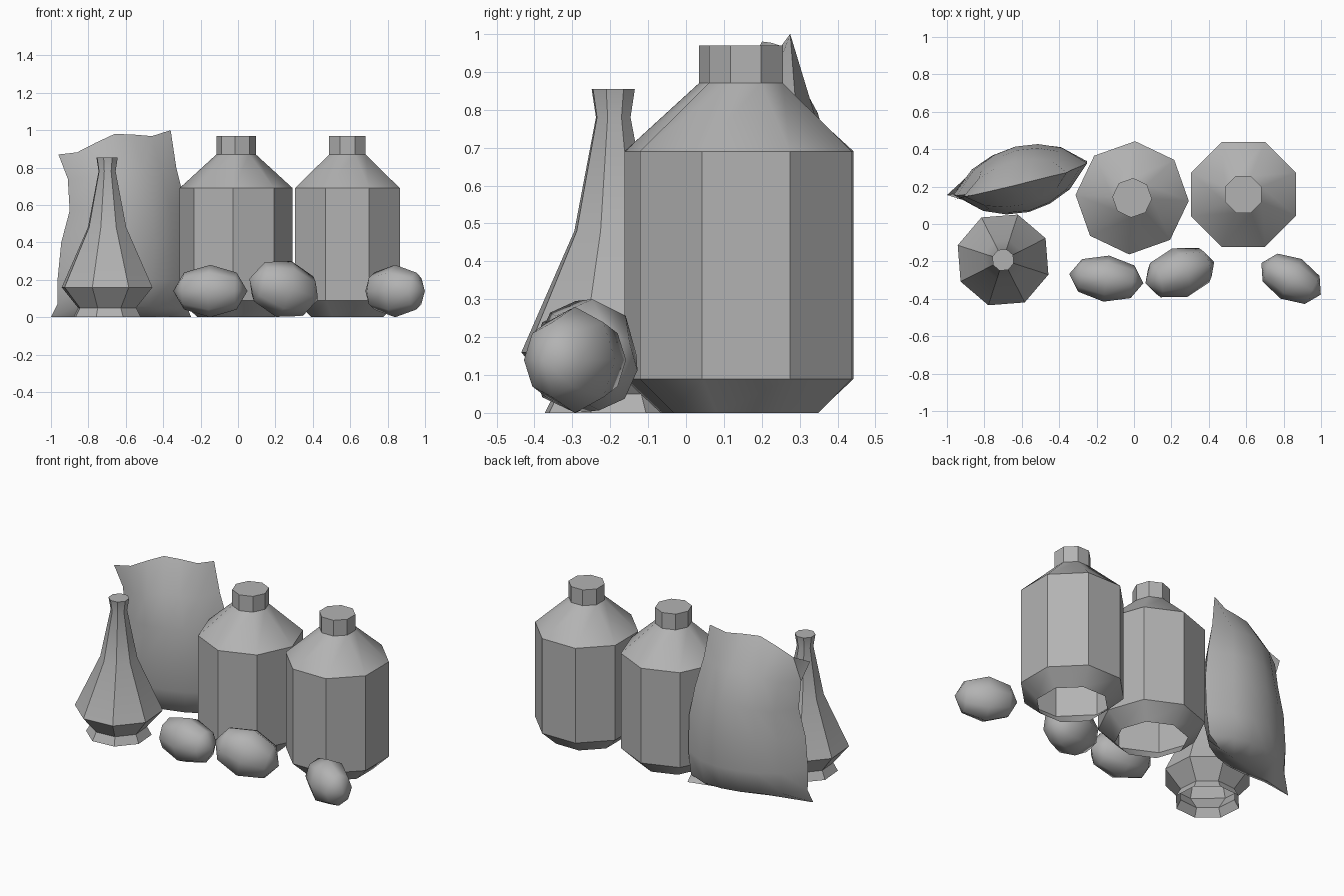
import bpy, bmesh, math
from mathutils import Matrix, Euler

if "Cube" in bpy.data.objects:
    bpy.data.objects.remove(bpy.data.objects["Cube"])

grey = bpy.data.materials.new("stone_grey")
grey.diffuse_color = (0.45, 0.45, 0.45, 1)
grey.use_nodes = True
grey.node_tree.nodes["Principled BSDF"].inputs["Base Color"].default_value = grey.diffuse_color


def finish(bm, name, angle):
    bmesh.ops.recalc_face_normals(bm, faces=bm.faces)
    me = bpy.data.meshes.new(name)
    bm.to_mesh(me)
    bm.free()
    me.materials.append(grey)
    ob = bpy.data.objects.new(name, me)
    bpy.context.collection.objects.link(ob)
    bpy.ops.object.select_all(action='DESELECT')
    ob.select_set(True)
    bpy.context.view_layer.objects.active = ob
    bpy.ops.object.shade_smooth_by_angle(angle=math.radians(angle))
    return ob


def lathe(name, x, y, turn, profile, sides=8):
    """Eight-sided vessel: open underneath, capped on top."""
    bm = bmesh.new()
    rings = []
    for r, z in profile:
        ring = []
        for i in range(sides):
            a = math.radians(turn) + math.tau * i / sides
            ring.append(bm.verts.new((x + r * math.cos(a), y + r * math.sin(a), z)))
        rings.append(ring)
    for lo, hi in zip(rings, rings[1:]):
        for i in range(sides):
            j = (i + 1) % sides
            bm.faces.new((lo[i], lo[j], hi[j], hi[i]))
    bm.faces.new(rings[-1])
    ob = finish(bm, name, 35)
    # an open shell needs its outside decided by the top cap
    cap = ob.data.polygons[len(ob.data.polygons) - 1]
    if cap.normal.z < 0:
        ob.data.flip_normals()


# two storage jars
jar = [(0.207, 0), (0.303, 0.09), (0.303, 0.69), (0.106, 0.87), (0.106, 0.97)]
lathe("left_jar", -0.01, 0.14, -3, jar)
lathe("right_jar", 0.585, 0.158, 22.5, jar)

# slender-necked vase on a flared foot
lathe("vase", -0.70, -0.192, -18,
      [(0.19, 0), (0.163, 0.05), (0.255, 0.16), (0.108, 0.48), (0.048, 0.78), (0.06, 0.855)])


# rounded lumps: stretched low-poly spheres with poles along x
def lump(name, centre, radii, pitch, yaw):
    bm = bmesh.new()
    bmesh.ops.create_uvsphere(bm, u_segments=8, v_segments=4, radius=1)
    m = (Matrix.Translation(centre)
         @ Euler((0, math.radians(pitch), math.radians(yaw))).to_matrix().to_4x4()
         @ Matrix.Diagonal((*radii, 1))
         @ Matrix.Rotation(math.pi / 2, 4, 'Y'))
    bmesh.ops.transform(bm, matrix=m, verts=bm.verts)
    finish(bm, name, 60)


lump("left_lump", (-0.148, -0.292, 0.14), (0.2, 0.124, 0.14), 0, -7)
lump("middle_lump", (0.245, -0.26, 0.151), (0.2, 0.136, 0.155), 16, 17)
lump("right_lump", (0.84, -0.293, 0.14), (0.18, 0.12, 0.14), 0, -28)

# plump sack: rows of (left x, left z, right x, right z, fullness) along the seam
rows = [(-1.0, 0.0, -0.25, 0.0, 0), (-0.965, 0.07, -0.27, 0.05, 0.78),
        (-0.965, 0.2, -0.25, 0.2, 0.95), (-0.945, 0.4, -0.25, 0.42, 1),
        (-0.9, 0.57, -0.28, 0.6, 0.92), (-0.91, 0.74, -0.33, 0.8, 0.66),
        (-0.96, 0.87, -0.36, 1.0, 0)]
top_bump = [0, -0.01, 0.02, 0.045, 0.02, -0.01, 0]
bm = bmesh.new()
for side in (-1, 1):
    grid = []
    for k, (xl, zl, xr, zr, full) in enumerate(rows):
        line = []
        for i in range(7):
            u = i / 6
            x = xl + (xr - xl) * u
            z = zl + (zr - zl) * u + top_bump[i] * (k / 6) ** 3
            seam = 0.25 + 0.25 * (x + 0.62) - 0.04 * z
            t = 0.175 * full * max(0, math.sin(math.pi * u)) ** 0.65
            line.append(bm.verts.new((x - side * t * 0.2, seam + side * t, z)))
        grid.append(line)
    for a, b in zip(grid, grid[1:]):
        for i in range(6):
            bm.faces.new((a[i], a[i + 1], b[i + 1], b[i]))
bmesh.ops.remove_doubles(bm, verts=bm.verts, dist=0.0005)
finish(bm, "sack", 60)
